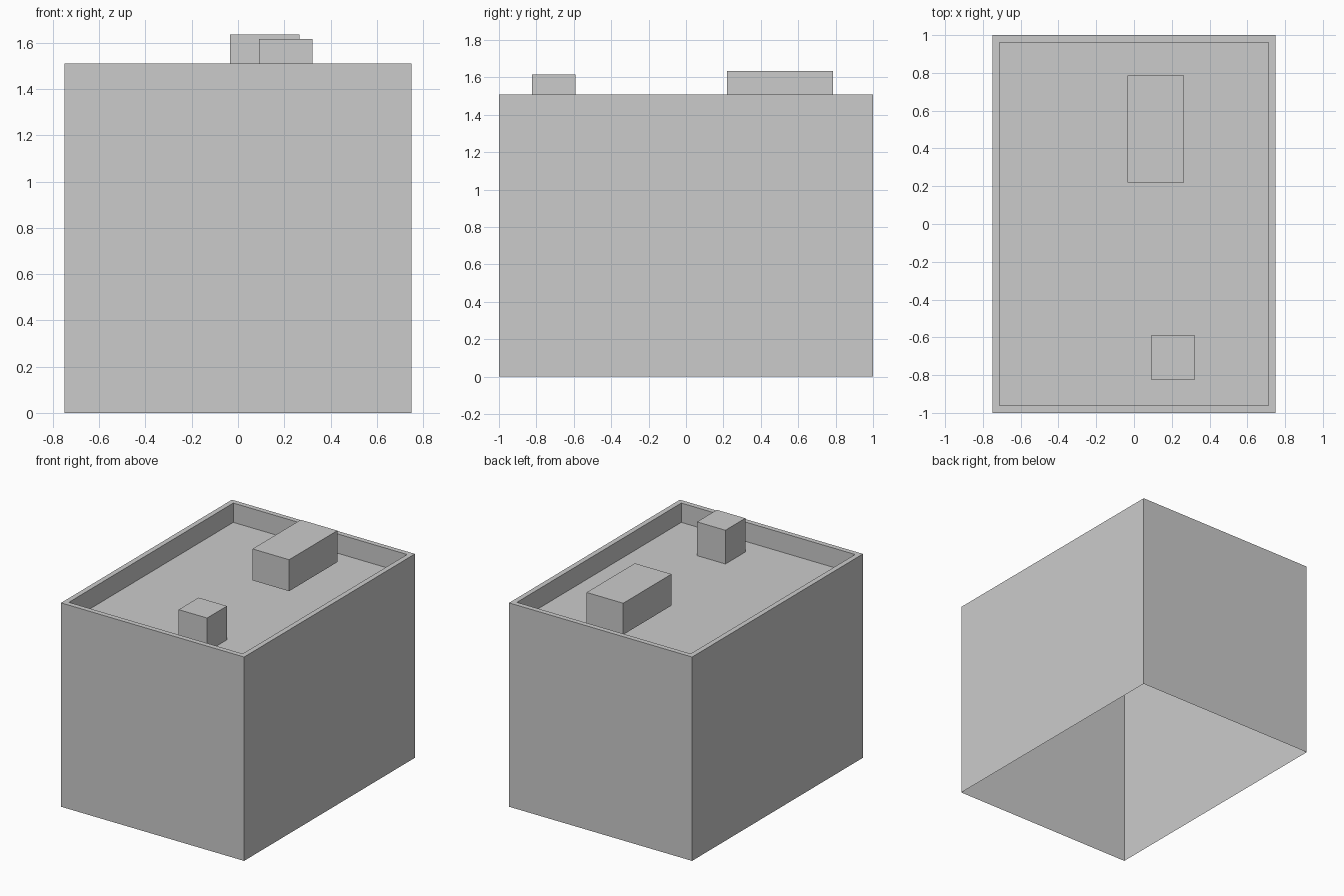
import bpy
import bmesh

cube = bpy.data.objects.get("Cube")
if cube:
    bpy.data.objects.remove(cube, do_unlink=True)

# One plain concrete colour
grey = bpy.data.materials.new("concrete_grey")
grey.use_nodes = True
colour = (0.6, 0.6, 0.6, 1)
grey.diffuse_color = colour
grey.node_tree.nodes["Principled BSDF"].inputs["Base Color"].default_value = colour


def stacked_rectangles(name, rings, close_bottom):
    """Bridge rectangles (x0, x1, y0, y1, z) in order and cap the last one."""
    bm = bmesh.new()
    loops = [[bm.verts.new(p) for p in ((x0, y0, z), (x1, y0, z), (x1, y1, z), (x0, y1, z))]
             for x0, x1, y0, y1, z in rings]
    for low, high in zip(loops, loops[1:]):
        for i in range(4):
            j = (i + 1) % 4
            bm.faces.new((low[i], low[j], high[j], high[i]))
    bm.faces.new(loops[-1])
    if close_bottom:
        bm.faces.new(loops[0][::-1])
    mesh = bpy.data.meshes.new(name)
    bm.to_mesh(mesh)
    bm.free()
    mesh.materials.append(grey)
    obj = bpy.data.objects.new(name, mesh)
    bpy.context.collection.objects.link(obj)
    return obj


def box(name, x0, x1, y0, y1, z0, z1):
    return stacked_rectangles(name, [(x0, x1, y0, y1, z0), (x0, x1, y0, y1, z1)], True)


# Building shell: outer walls, parapet rim, recessed roof, open underside
half_x, half_y, rim = 0.75, 1.0, 0.038
wall_top, roof = 1.51, 1.367
outer = (-half_x, half_x, -half_y, half_y)
inner = (rim - half_x, half_x - rim, rim - half_y, half_y - rim)
stacked_rectangles("building_shell",
                   [(*outer, 0), (*outer, wall_top), (*inner, wall_top), (*inner, roof)], False)

# Rooftop units
box("large_roof_unit", -0.035, 0.265, 0.22, 0.785, 1.402, 1.635)
box("small_roof_unit", 0.09, 0.323, -0.823, -0.59, roof, 1.617)
